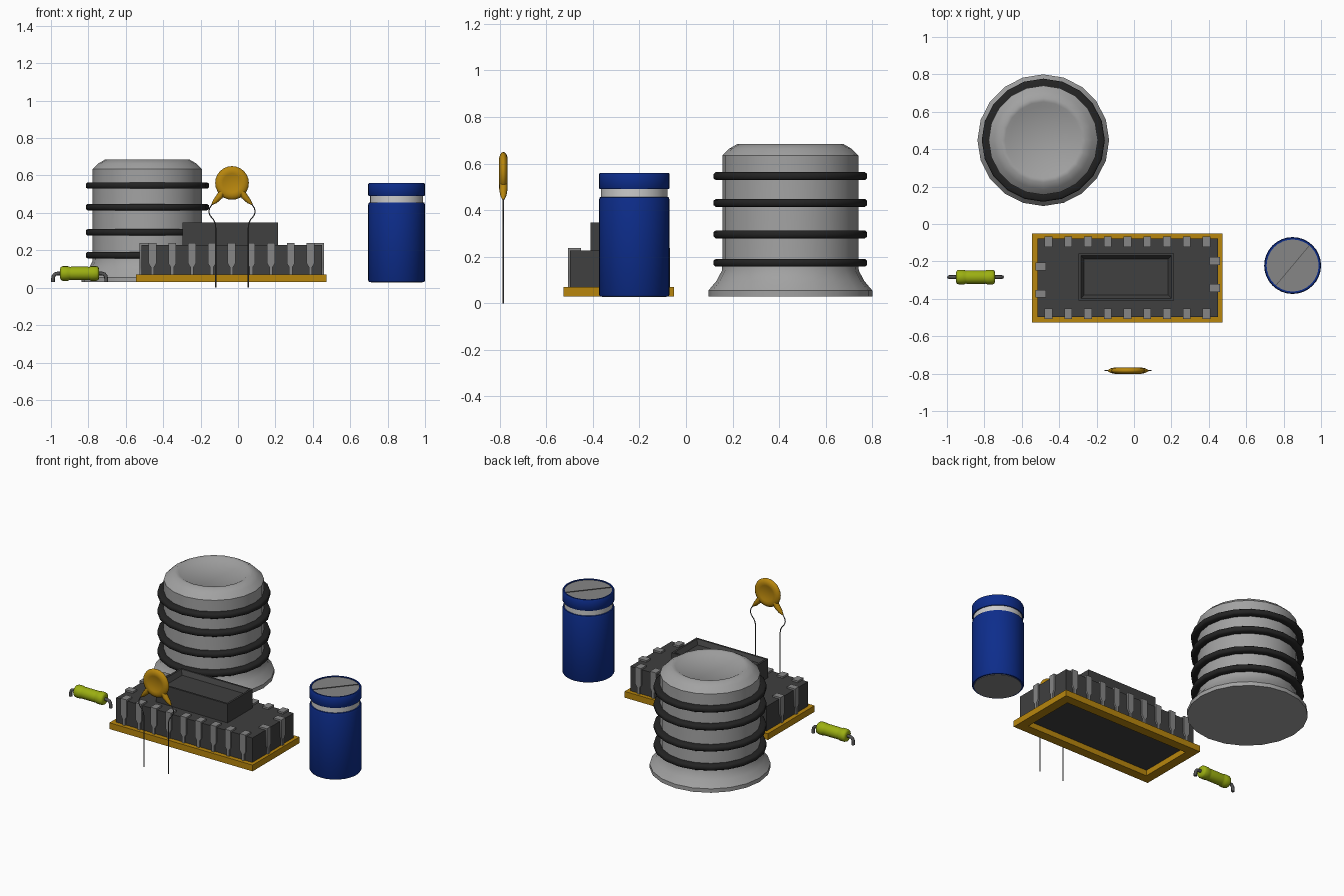
import bpy, bmesh
from math import sin, cos, pi, radians
from mathutils import Matrix, Vector

if "Cube" in bpy.data.objects:
    bpy.data.objects.remove(bpy.data.objects["Cube"])


def mat(name, r, g, b):
    m = bpy.data.materials.new(name)
    m.diffuse_color = (r, g, b, 1)
    m.use_nodes = True
    m.node_tree.nodes["Principled BSDF"].inputs["Base Color"].default_value = m.diffuse_color
    return m


GOLD = mat("gold", 0.48, 0.24, 0.004)
BLUE = mat("blue", 0.004, 0.026, 0.26)
LIME = mat("lime", 0.33, 0.43, 0.006)
BLACK = mat("black", 0.017, 0.017, 0.017)
CHIP = mat("chip", 0.05, 0.05, 0.05)
LID = mat("lid", 0.24, 0.24, 0.24)
STEEL = mat("steel", 0.36, 0.36, 0.36)
WHITE = mat("white", 0.7, 0.7, 0.7)
WIRE = mat("wire", 0.09, 0.09, 0.09)


def finish(name, bm, material, angle=35):
    bmesh.ops.recalc_face_normals(bm, faces=bm.faces[:])
    me = bpy.data.meshes.new(name)
    bm.to_mesh(me)
    bm.free()
    me.shade_smooth()
    me.set_sharp_from_angle(angle=radians(angle))
    if material:
        me.materials.append(material)
    ob = bpy.data.objects.new(name, me)
    bpy.context.collection.objects.link(ob)
    return ob


def loft(name, loops, material, closed=False, angle=35, xf=None):
    """Skin equal-length loops; cap both ends, or close into a ring."""
    bm = bmesh.new()
    rings = [[bm.verts.new(p) for p in loop] for loop in loops]
    n = len(rings[0])
    pairs = list(zip(rings, rings[1:]))
    if closed:
        pairs.append((rings[-1], rings[0]))
    else:
        bm.faces.new(rings[0])
        bm.faces.new(rings[-1])
    for a, b in pairs:
        for i in range(n):
            j = (i + 1) % n
            bm.faces.new((a[i], a[j], b[j], b[i]))
    if xf:
        bm.transform(xf)
    return finish(name, bm, material, angle)


def lathe(name, profile, material, at, n=24, axis=None, closed=False, angle=35):
    loops = [[(r * cos(2 * pi * i / n), r * sin(2 * pi * i / n), z) for i in range(n)]
             for r, z in profile]
    xf = Matrix.Translation(at)
    if axis:
        xf = xf @ Matrix.Rotation(pi / 2, 4, axis)
    return loft(name, loops, material, closed, angle, xf)


def rect(x0, x1, y0, y1, z, inset=0):
    i = inset
    return [(x0 + i, y0 + i, z), (x1 - i, y0 + i, z), (x1 - i, y1 - i, z), (x0 + i, y1 - i, z)]


def tube(name, points, radius, material, radii=None):
    cu = bpy.data.curves.new(name, 'CURVE')
    cu.dimensions = '3D'
    cu.bevel_depth = radius
    cu.bevel_resolution = 2
    cu.use_fill_caps = True
    sp = cu.splines.new('POLY')
    sp.points.add(len(points) - 1)
    for k, p in enumerate(points):
        sp.points[k].co = (*p, 1)
        sp.points[k].radius = radii[k] if radii else 1
    cu.materials.append(material)
    ob = bpy.data.objects.new(name, cu)
    bpy.context.collection.objects.link(ob)


# Large ribbed can with a flared foot and dished top
CX, CY = -0.485, 0.448
lathe("can_body", [(.352, .03), (.352, .055), (.318, .095), (.294, .14), (.292, .17), (.292, .635),
                   (.262, .664), (.226, .685), (.205, .683), (.184, .67)], STEEL, (CX, CY, 0), 20, angle=40)
for k, z in enumerate((.174, .296, .431, .546)):
    lathe(f"can_ring_{k + 1}", [(.285, z - .017), (.32, z - .017), (.329, z - .01), (.329, z + .01),
                                (.32, z + .017), (.285, z + .017)], BLACK, (CX, CY, 0), 20,
          closed=True, angle=60)

# Chip: open base frame, body and dished top block
F = (-.545, .472, -.526, -.052)
loft("chip_frame", [rect(*F, .03), rect(*F, .07), rect(*F, .07, .06), rect(*F, .03, .06)], GOLD, closed=True)
B = (-.517, .45, -.497, -.078)
loft("chip_body", [rect(*B, .066), rect(*B, .227)], CHIP)
T = (-.296, .213, -.41, -.157)
loft("chip_top_block", [rect(*T, .22), rect(*T, .348), rect(*T, .348, .012), rect(*T, .32, .03)], CHIP)

# Chip pins: a tapered leg folded over the top edge
PIN = [(-.021, .238), (.021, .238), (.021, .13), (.009, .11), (.009, .07), (-.009, .07),
       (-.009, .11), (-.021, .13)]


def add_pin(bm, x, y, turn):
    xf = Matrix.Translation((x, y, 0)) @ Matrix.Rotation(turn, 4, 'Z')
    f = bm.faces.new([bm.verts.new(xf @ Vector((u, -.01, z))) for u, z in PIN])
    ext = bmesh.ops.extrude_face_region(bm, geom=[f], use_keep_orig=True)
    vs = [g for g in ext["geom"] if isinstance(g, bmesh.types.BMVert)]
    bmesh.ops.translate(bm, verts=vs, vec=xf.to_3x3() @ Vector((0, .01, 0)))
    box = xf @ Matrix.Translation((0, .023, .2315)) @ Matrix.Diagonal((.042, .046, .013, 1))
    bmesh.ops.create_cube(bm, size=1, matrix=box)


bm = bmesh.new()
for k in range(9):
    x = -.457 + k * .1056
    add_pin(bm, x, B[2], 0)
    add_pin(bm, x, B[3], pi)
for y in (-.227, -.373):
    add_pin(bm, B[0], y, -pi / 2)
for y in (-.197, -.343):
    add_pin(bm, B[1], y, pi / 2)
finish("chip_pins", bm, LID)

# Blue capacitor: sleeve, pale neck, upper collar, grey ends
P = (.848, -.222, 0)
lathe("capacitor_sleeve", [(.139, .03), (.147, .03), (.152, .038), (.152, .443), (.148, .455), (.139, .457)],
      BLUE, P, 32)
lathe("capacitor_neck", [(.142, .44), (.142, .505)], WHITE, P, 32)
lathe("capacitor_collar", [(.13, .49), (.148, .49), (.152, .496), (.152, .553), (.148, .56), (.139, .56),
                           (.139, .54), (.13, .54)], BLUE, P, 32, closed=True)
lathe("capacitor_lid", [(.139, .50), (.139, .555)], LID, P, 32)
lathe("capacitor_base", [(.138, .027), (.138, .06)], LID, P, 32)
bm = bmesh.new()
bmesh.ops.create_cube(bm, size=1, matrix=Matrix.Translation((P[0], P[1], .556))
                      @ Matrix.Rotation(radians(50), 4, 'Z') @ Matrix.Diagonal((.27, .004, .005, 1)))
finish("capacitor_lid_seam", bm, WIRE)

# Disc capacitor with dimpled faces and two bent leads
DX, DY, DZ = -.032, -.784, .56
half = [(.035, .011), (.05, .016), (.066, .018), (.08, .013), (.088, .006)]
lathe("disc_body", [(r, -y) for r, y in half] + [(.09, 0)] + half[::-1], GOLD,
      (DX, DY, DZ), 24, axis='X', angle=60)
for side, label in ((-1, "left"), (1, "right")):
    def pt(dx, z, s=side):
        return (DX + s * dx, DY, z)
    tube(f"disc_foot_{label}", [pt(.045, .525), pt(.065, .49), pt(.09, .462), pt(.107, .445)], .01, GOLD,
         [1.6, 1.8, 1.3, .4])
    tube(f"disc_lead_{label}", [pt(.09, .46), pt(.107, .445), pt(.12, .425), pt(.124, .405), pt(.117, .385),
                                pt(.1, .365), pt(.09, .345), pt(.087, .32), pt(.087, 0)], .003, WIRE)

# Resistor lying along x, with bent leads
RX, RY, RZ = -.847, -.284, .076
h = [(.026, .104), (.035, .1), (.039, .09), (.039, .062), (.035, .053), (.036, .045)]
lathe("resistor_body", [(r, -z) for r, z in h] + h[::-1], LIME, (RX, RY, RZ), 16, axis='Y', angle=60)
for s, label in ((-1, "left"), (1, "right")):
    path = ((.09, .076), (.118, .076), (.132, .072), (.14, .061), (.142, .048), (.142, .03))
    tube(f"resistor_lead_{label}", [(RX + s * d, RY, z) for d, z in path], .01, WIRE)
